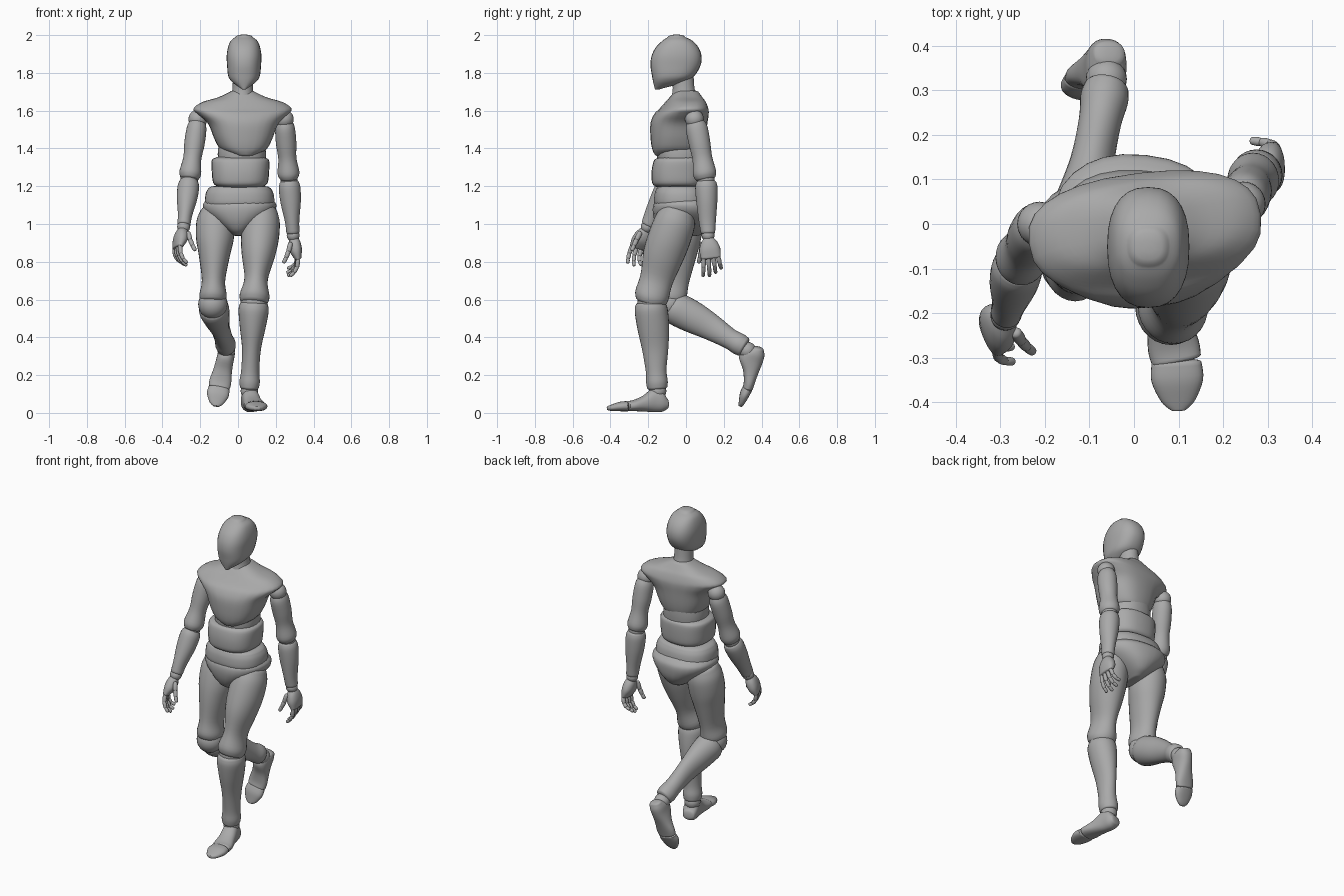
import bpy, bmesh
from math import cos, sin, pi, sqrt, copysign, radians
from mathutils import Vector, Matrix

cube = bpy.data.objects.get("Cube")
if cube:
    bpy.data.objects.remove(cube)

GREY = 0.4
mat = bpy.data.materials.new("matte_grey")
mat.use_nodes = True
mat.diffuse_color = (GREY, GREY, GREY, 1)
mat.node_tree.nodes["Principled BSDF"].inputs["Base Color"].default_value = (GREY, GREY, GREY, 1)
SIDES, STEPS = 28, 4


def finish(name, bm):
    bmesh.ops.recalc_face_normals(bm, faces=bm.faces)
    me = bpy.data.meshes.new(name)
    bm.to_mesh(me)
    bm.free()
    ob = bpy.data.objects.new(name, me)
    bpy.context.collection.objects.link(ob)
    me.materials.append(mat)
    bpy.ops.object.select_all(action='DESELECT')
    ob.select_set(True)
    bpy.context.view_layer.objects.active = ob
    bpy.ops.object.shade_smooth_by_angle(angle=radians(45))
    return ob


def spline(rows):
    """Smooth curve through the profile rows."""
    rows = [Vector(r) for r in rows]
    pts = [rows[0]] + rows + [rows[-1]]
    out = []
    for p, q, r, s in zip(pts, pts[1:], pts[2:], pts[3:]):
        for k in range(STEPS):
            t = k / STEPS
            out.append(q + (r - p) * t / 2 + (p * 2 - q * 5 + r * 4 - s) * t * t / 2
                       + (q * 3 - p - r * 3 + s) * t ** 3 / 2)
    return out + [rows[-1]]


def loft(name, a, b, profile, front=(0, -1, 0), power=2.0, dome=0.3):
    """Skin rings (t, half width, front reach, back reach) along a-b, with domed ends."""
    a, b = Vector(a), Vector(b)
    d = (b - a).normalized()
    f = Vector(front)
    f = (f - d * f.dot(d)).normalized()
    u = d.cross(f)
    length = (b - a).length
    rows = [(t * length, w, (fr - bk) / 2, (fr + bk) / 2) for t, w, fr, bk in spline(profile)]

    def end(row, sign):
        t, w, c, h = row
        return [(t + sign * s * dome * min(w, h), w * sqrt(1 - s * s), c, h * sqrt(1 - s * s))
                for s in (0.4, 0.75, 0.95)]
    rows = end(rows[0], -1)[::-1] + rows + end(rows[-1], 1)
    bm = bmesh.new()
    rings = []
    for t, w, c, h in rows:
        ring = []
        for i in range(SIDES):
            x, y = cos(2 * pi * i / SIDES), sin(2 * pi * i / SIDES)
            x, y = (copysign(abs(v) ** (2 / power), v) for v in (x, y))
            ring.append(bm.verts.new(a + d * t + u * (w * x) + f * (c + h * y)))
        rings.append(ring)
    for r, s in zip(rings, rings[1:]):
        for i in range(SIDES):
            j = (i + 1) % SIDES
            bm.faces.new((r[i], r[j], s[j], s[i]))
    bm.faces.new(rings[0])
    bm.faces.new(rings[-1])
    return finish(name, bm)


def ball(name, centre, r):
    bm = bmesh.new()
    bmesh.ops.create_uvsphere(bm, u_segments=24, v_segments=14, radius=r,
                              matrix=Matrix.Translation(centre))
    return finish(name, bm)


def trunk(name, x, yaw, profile, power=2.3, dome=0.3):
    """Upright part whose profile t is the height."""
    front = Matrix.Rotation(radians(yaw), 3, 'Z') @ Vector((0, -1, 0))
    return loft(name, (x, 0, 0), (x, 0, 1), profile, front, power, dome)


# Head and neck
trunk("head", 0.032, 0, [(1.715, .012, .165, -.135), (1.735, .042, .17, -.06), (1.757, .068, .175, 0),
      (1.785, .084, .18, .045), (1.84, .09, .188, .077), (1.89, .092, .182, .082),
      (1.935, .085, .16, .066), (1.97, .07, .125, .034), (1.99, .045, .095, -.005)], 2.4)
trunk("neck", 0.025, 0, [(1.66, .062, .08, .06), (1.72, .054, .07, .045), (1.79, .052, .08, .04)], 2)

# Torso segments
trunk("chest", 0.023, 7, [(1.365, .065, .165, .06), (1.395, .12, .178, .085), (1.45, .152, .186, .1),
      (1.53, .185, .186, .11), (1.58, .238, .165, .115), (1.61, .262, .135, .112),
      (1.645, .215, .105, .1), (1.67, .13, .085, .085), (1.7, .065, .06, .065)], 2.5, .15)
trunk("rib_core", 0.018, 4, [(1.28, .12, .14, .08), (1.37, .128, .155, .09), (1.43, .12, .15, .09)])
trunk("upper_abdomen", 0.013, 0, [(1.2, .125, .165, .08), (1.22, .145, .18, .095), (1.28, .152, .182, .1),
      (1.335, .152, .17, .098), (1.35, .135, .15, .085)], 2.5, .1)
trunk("lower_abdomen", 0.01, -3, [(1.08, .165, .15, .1), (1.11, .183, .168, .12),
      (1.16, .18, .166, .115), (1.19, .165, .155, .1)], 2.4, .15)
trunk("pelvis", 0.01, -6, [(0.94, .03, .1, .07), (0.965, .065, .14, .115), (1.01, .125, .165, .145),
      (1.06, .18, .175, .155), (1.1, .195, .172, .152), (1.125, .18, .155, .13)], 2.3, .15)

# Arms: x side, shoulder, elbow, wrist, knuckles, direction from index to little finger
ARMS = {"left": ((.245, .045, 1.555), (.27, .105, 1.235), (.292, .117, .94), (.318, .132, .82), (0, 1, 0)),
        "right": ((-.212, 0, 1.555), (-.258, -.085, 1.235), (-.288, -.205, .985),
                  (-.322, -.25, .875), (-.3, 1, 0))}
UPPER = [(.03, .04, .04, .045), (.15, .052, .055, .06), (.4, .054, .054, .06), (.65, .048, .05, .055),
         (.88, .058, .062, .062), (.97, .05, .055, .055)]
FORE = [(.05, .05, .052, .055), (.15, .057, .058, .06), (.4, .054, .055, .056), (.75, .038, .046, .044),
        (.95, .035, .038, .038)]
PALM = [(0, .026, .024, .022), (.25, .045, .034, .03), (.6, .056, .036, .03), (1, .052, .02, .018)]
DIGIT = [(.05, .011, .011, .011), (.5, .0125, .012, .012), (.95, .011, .011, .011)]


def finger(name, base, direction, hinge, curl, lengths, thick=1):
    """Three bent segments that turn round the hinge."""
    p, d = base.copy(), direction.normalized()
    for k, size in enumerate(lengths):
        d = Matrix.Rotation(curl, 3, hinge) @ d
        q = p + d * size
        s = thick * (1 - .1 * k)
        loft(f"{name}_{k + 1}", p, q, [(t, w * s, f * s, b * s) for t, w, f, b in DIGIT],
             hinge.cross(d), dome=.7)
        p = q


for side, (shoulder, elbow, wrist, knuckle, across) in ARMS.items():
    ball(side + "_shoulder", shoulder, .05)
    ball(side + "_elbow", elbow, .046)
    ball(side + "_wrist", wrist, .034)
    loft(side + "_upper_arm", shoulder, elbow, UPPER)
    loft(side + "_forearm", elbow, wrist, FORE)
    wrist, knuckle, across = Vector(wrist), Vector(knuckle), Vector(across)
    d = (knuckle - wrist).normalized()
    across = (across - d * across.dot(d)).normalized()
    inward = across.cross(d)
    sign = 1
    if inward.x * knuckle.x > 0:
        inward, sign = -inward, -1
    loft(side + "_palm", wrist + d * .015, knuckle, PALM, inward, 2.3)
    for i, label in enumerate(("index", "middle", "ring", "little")):
        size = (1, 1.1, 1.02, .85)[i]
        finger(f"{side}_{label}_finger", knuckle + across * (.026 * (i - 1.5)), d + across * (.08 * (i - 1.5)),
               across, sign * radians(20 + 3 * i), [v * size for v in (.042, .033, .027)])
    finger(side + "_thumb", wrist + d * .035 - across * .035 + inward * .022,
           d - across * .3 + inward * .4, across, sign * radians(6), (.042, .036, .03), 1.15)

# Thighs and shins
loft("left_thigh", (.128, -.04, 1.06), (.085, -.19, .59),
     [(-.02, .08, .09, .085), (.1, .098, .11, .105), (.3, .1, .118, .108), (.5, .087, .115, .1),
      (.75, .062, .092, .085), (.93, .079, .092, .09), (1, .074, .08, .08)])
loft("right_thigh", (-.118, -.005, 1.06), (-.133, -.09, .6),
     [(-.02, .08, .09, .085), (.1, .1, .108, .105), (.3, .1, .115, .108), (.5, .082, .11, .1),
      (.78, .062, .092, .088), (.94, .072, .09, .09), (1, .068, .08, .08)])
SHIN = [(.02, .074, .08, .08), (.1, .08, .087, .088), (.3, .068, .08, .088), (.55, .05, .064, .075),
        (.8, .048, .054, .056), (.93, .054, .057, .058), (1, .05, .054, .054)]
loft("left_shin", (.085, -.188, .585), (.06, -.152, .135), SHIN)
loft("right_shin", (-.133, -.075, .565), (-.062, .305, .35), SHIN, (0, -.5, -1))
ball("left_knee", (.085, -.185, .585), .072)
ball("right_knee", (-.133, -.085, .575), .078)
ball("left_ankle", (.06, -.15, .115), .046)
ball("right_ankle", (-.062, .325, .33), .046)

# Feet: heel, ball of the foot, toe tip, direction of the upper side
FOOT = [(.02, .036, .03, .03), (.15, .045, .075, .042), (.35, .046, .085, .042), (.6, .05, .05, .035),
        (.85, .058, .03, .03), (1, .056, .026, .028)]
TOES = [(.05, .056, .026, .028), (.4, .058, .026, .024), (.8, .038, .014, .018), (.97, .018, .008, .012)]
for side, heel, mid, tip, up in (
        ("left", (.052, -.098, .05), (.095, -.305, .037), (.1, -.42, .026), (0, 0, 1)),
        ("right", (-.055, .383, .345), (-.1, .327, .135), (-.118, .284, .035), (0, -1, 0))):
    loft(side + "_foot", heel, mid, FOOT, up, 2.3)
    loft(side + "_toes", mid, tip, TOES, up, 2.3)
